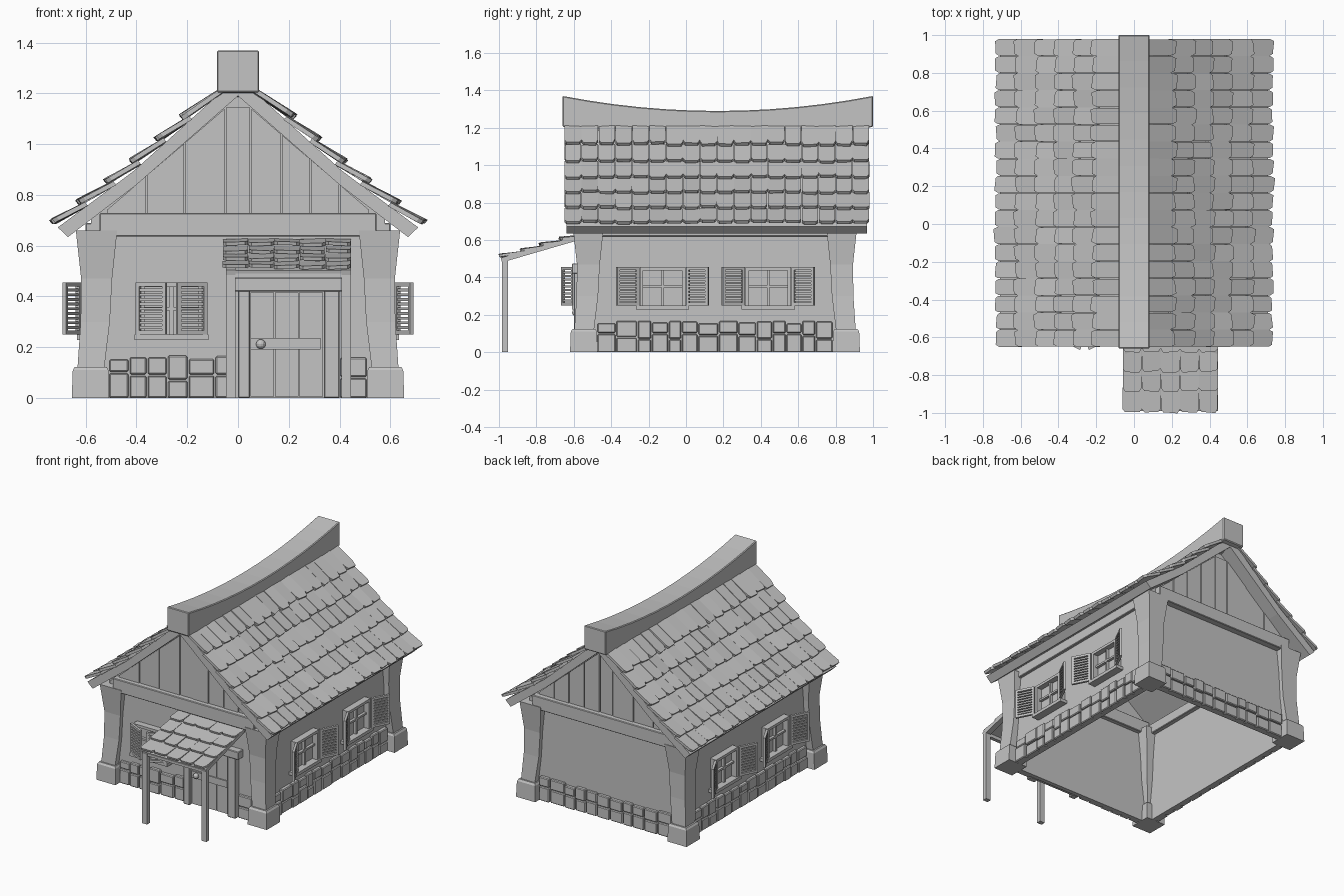
import bpy, bmesh, random
from math import sqrt
from mathutils import Matrix, Vector

random.seed(4)
cube = bpy.data.objects.get("Cube")
if cube:
    bpy.data.objects.remove(cube)

GREY = (0.55, 0.55, 0.55, 1)
mat = bpy.data.materials.new("plain grey")
mat.use_nodes = True
mat.diffuse_color = GREY
mat.node_tree.nodes["Principled BSDF"].inputs["Base Color"].default_value = GREY

WORLD = Matrix.Identity(4)
MID = 0.155           # middle of the house along y
WX, WY = 0.58, 0.71   # half sizes of the walls


def finish(name, bm, bevel=0):
    bmesh.ops.recalc_face_normals(bm, faces=bm.faces)
    mesh = bpy.data.meshes.new(name)
    bm.to_mesh(mesh)
    bm.free()
    obj = bpy.data.objects.new(name, mesh)
    mesh.materials.append(mat)
    bpy.context.collection.objects.link(obj)
    if bevel:
        mod = obj.modifiers.new("Bevel", "BEVEL")
        mod.width = bevel
        mod.segments = 1
    return obj


def box(bm, lo, hi, m=WORLD):
    lo, hi = Vector(lo), Vector(hi)
    size = Matrix.Diagonal((hi - lo).to_4d())
    size[3][3] = 1
    bmesh.ops.create_cube(bm, size=1, matrix=m @ Matrix.Translation((lo + hi) / 2) @ size)


def loft(bm, rings):
    """Closed solid through rings of equal length."""
    rows = [[bm.verts.new(p) for p in r] for r in rings]
    n = len(rows[0])
    for a, b in zip(rows, rows[1:]):
        for i in range(n):
            j = (i + 1) % n
            bm.faces.new((a[i], a[j], b[j], b[i]))
    bm.faces.new(rows[0])
    bm.faces.new(rows[-1])


def axes(x, y, z, origin):
    return Matrix.Translation(origin) @ Matrix((x, y, z)).transposed().to_4x4()


def shingle(bm, a, b, across, w, lift=0.02, t=0.018):
    """Rounded tile from its upper end a to its lower edge b."""
    a, b, across = Vector(a), Vector(b), Vector(across)
    n = across.cross(b - a).normalized()
    n = n if n.z > 0 else -n
    w *= random.uniform(0.94, 1.02)
    end = random.uniform(0.95, 1.04)
    twist = random.uniform(-0.1, 0.1)
    lift *= random.uniform(0.8, 1.3)
    outline = [(-1, -0.15), (-1, end - 0.15), (-0.75, end), (0.75, end + twist / 2),
               (1, end - 0.15), (1, -0.15)]
    top = [a + across * u * w / 2 + (b - a) * v + n * (lift * v + twist * u * 0.03) for u, v in outline]
    loft(bm, [top, [p - n * t for p in top]])


# Walls: open below, gables follow the roof
bm = bmesh.new()
for s in (-1, 1):
    box(bm, (s * WX - 0.015 * s - 0.015, MID - WY, 0), (s * WX - 0.015 * s + 0.015, MID + WY, 0.7))
    gable = [(-WX, 0), (WX, 0), (WX, 0.72), (0.4, 0.86), (0, 1.21), (-0.4, 0.86), (-WX, 0.72)]
    loft(bm, [[(x, MID + s * y, z) for x, z in gable] for y in (WY, WY - 0.03)])
finish("walls", bm)

# Gable planks and tie beams
bm = bmesh.new()
beams = bmesh.new()
for s in (-1, 1):
    y0, y1 = sorted((MID + s * WY, MID + s * (WY + 0.012)))
    edges = [-0.52, -0.36, -0.21, -0.05, 0.05, 0.17, 0.285, 0.40, 0.52]
    for i, (a, b) in enumerate(zip(edges, edges[1:])):
        a, b = a + 0.003, b - 0.003
        ys = (y0, y1 - 0.004 * (i % 2)) if s > 0 else (y0 + 0.004 * (i % 2), y1)
        top = [1.185 - 0.86 * abs(x) for x in (a, b)]
        loft(bm, [[(a, y, 0.7), (b, y, 0.7), (b, y, top[1]), (a, y, top[0])] for y in ys])
    y0, y1 = sorted((MID + s * (WY - 0.06), MID + s * (WY + 0.045)))
    box(beams, (-0.545, y0, 0.637), (0.545, y1, 0.728))
    box(beams, (s * 0.56 - 0.04, MID - WY, 0.62), (s * 0.56 + 0.04, MID + WY, 0.69))
finish("gable_planks", bm)
finish("tie_beams", beams, 0.004)

# Corner posts: height, inset of the outer faces, thickness
bm = bmesh.new()
base = [(0, 0, 0.147), (0.11, 0.004, 0.14), (0.123, 0.012, 0.125)]
shaft = [(0.11, 0.022, 0.105), (0.3, 0.035, 0.115), (0.47, 0.037, 0.122), (0.66, 0.016, 0.163)]
for sx in (-1, 1):
    for sy in (-1, 1):
        for part in (base, shaft):
            rings = []
            for z, inset, t in part:
                x, y = 0.655 - inset, 0.775 - inset
                rings.append([(sx * a, MID + sy * b, z)
                              for a, b in ((x, y), (x - t, y), (x - t, y - t), (x, y - t))])
            loft(bm, rings)
finish("corner_posts", bm)


# Stone footing
def stones(bm, m, a, b):
    x = a
    while x < b - 0.01:
        w = random.uniform(0.07, 0.115)
        w = b - x if b - x - w < 0.05 else w
        top = random.uniform(0.15, 0.168)
        cut = random.choice((0.07, 0.08, 0.09, 0.1))
        for lo, hi in ((0, cut - 0.003), (cut + 0.003, top)):
            box(bm, (x + 0.003, -0.01, lo), (x + w - 0.003, random.uniform(0.018, 0.026), hi), m)
        x += w


bm = bmesh.new()
X, Y, Z = Vector((1, 0, 0)), Vector((0, 1, 0)), Vector((0, 0, 1))
front = axes(X, -Y, Z, (0, MID - WY, 0))
sides = [axes(Y, X * s, Z, (s * WX, 0, 0)) for s in (-1, 1)]
stones(bm, front, -0.51, -0.01)
stones(bm, front, 0.40, 0.51)
stones(bm, axes(X, Y, Z, (0, MID + WY, 0)), -0.51, 0.51)
for m in sides:
    stones(bm, m, -0.475, 0.785)
finish("stone_footing", bm, 0.005)


# Windows with louvred shutters
def window(frame, shutter, m, c, half, hinge, fold):
    m = m @ Matrix.Translation((c, 0, 0))
    lo, hi, bar = 0.25, 0.455, 0.018
    for s in (-1, 1):
        x = s * (half - bar / 2)
        box(frame, (x - bar / 2, 0, lo), (x + bar / 2, 0.045, hi), m)
    box(frame, (-half, 0, hi - bar), (half, 0.045, hi), m)
    box(frame, (-half - 0.02, 0, lo - 0.022), (half + 0.02, 0.055, lo), m)
    box(frame, (-half, 0, lo), (half, 0.006, hi), m)
    box(frame, (-0.007, 0, lo), (0.007, 0.025, hi), m)
    box(frame, (-half, 0, 0.345), (half, 0.025, 0.358), m)
    w, c, si = 0.132, 0.89, 0.456
    for s in (-1, 1):
        d = s * fold
        p = m @ axes(Vector((d * c, si, 0)), Vector((-d * si, c, 0)), Z, (s * hinge, 0.045, 0))
        for x in (0, w - 0.016):
            box(shutter, (x, -0.008, lo), (x + 0.016, 0.008, hi), p)
        for z in (lo, hi - 0.016):
            box(shutter, (0, -0.008, z), (w, 0.008, z + 0.016), p)
        for i in range(9):
            z = lo + 0.022 + i * 0.0185
            box(shutter, (0.01, -0.005, z), (w - 0.01, 0.006, z + 0.011), p)


frames, shutters = bmesh.new(), bmesh.new()
window(frames, shutters, front, -0.262, 0.125, 0.138, -1)
for m in sides:
    for c in (-0.125, 0.44):
        window(frames, shutters, m, c, 0.122, 0.128, 1)
finish("window_frames", frames)
finish("shutters", shutters)

# Door with frame, planks, rail and ring handle
bm = bmesh.new()
for x0, x1 in ((0.0, 0.047), (0.338, 0.4)):
    box(bm, (x0, 0, 0), (x1, 0.045, 0.43), front)
box(bm, (-0.02, 0, 0.42), (0.43, 0.055, 0.475), front)
finish("door_frame", bm, 0.004)
bm = bmesh.new()
for i in range(3):
    x = 0.049 + i * 0.096
    box(bm, (x, 0, 0.005), (x + 0.093, 0.02, 0.416), front)
box(bm, (0.05, 0, 0.19), (0.325, 0.028, 0.236), front)
finish("door", bm)
bm = bmesh.new()
bmesh.ops.create_uvsphere(bm, u_segments=12, v_segments=8, radius=0.019,
                          matrix=front @ Matrix.Translation((0.09, 0.035, 0.212)))
finish("door_knob", bm)

# Roof deck
upper = [(0.71, 0.672), (0.41, 0.895), (0.1, 1.175), (0, 1.24)]
lower = [(0, 1.19), (0.4, 0.84), (0.67, 0.634)]
bm = bmesh.new()
for s in (-1, 1):
    loft(bm, [[(s * x, y, z) for x, z in upper + lower] for y in (-0.638, 0.967)])
finish("roof_deck", bm)

# Roof shingles in rows from ridge to eave
rows = [(0.075, 1.215), (0.21, 1.1), (0.31, 1.012), (0.41, 0.925), (0.51, 0.845), (0.62, 0.762), (0.722, 0.685)]
bm = bmesh.new()
count = 18
step = 1.63 / count
for s in (-1, 1):
    for a, b in zip(rows, rows[1:]):
        for i in range(count):
            y = -0.65 + step * (i + 0.5)
            shingle(bm, (s * a[0], y, a[1]), (s * b[0], y, b[1]), Y, step)
finish("roof_shingles", bm)

# Sagging ridge cap
bm = bmesh.new()
rings = []
for i in range(13):
    y = -0.66 + 1.66 * i / 12
    top = 1.29 + 0.08 * ((y - 0.17) / 0.83) ** 2
    rings.append([(-0.083, y, top), (0.083, y, top), (0.083, y, top - 0.165), (-0.083, y, top - 0.165)])
loft(bm, rings)
finish("ridge_cap", bm, 0.005).modifiers["Bevel"].limit_method = "ANGLE"

# Porch: posts, sloping rafters and shingles
bm = bmesh.new()
slope = Vector((0, 0.42, 0.122))
length = slope.length
pm = axes(X, slope.normalized(), X.cross(slope.normalized()), (0, -0.985, 0.485))
for x in (-0.047, 0.408):
    box(bm, (x, -0.985, 0), (x + 0.038, -0.953, 0.5))
    box(bm, (x, 0, -0.005), (x + 0.038, length, 0.02), pm)
box(bm, (-0.045, 0, 0.005), (0.44, length, 0.018), pm)
box(bm, (-0.045, -0.983, 0.475), (0.445, -0.957, 0.5))
finish("porch_frame", bm)
bm = bmesh.new()
top, low = Vector((0, -0.57, 0.625)), Vector((0, -0.99, 0.508))
for r in range(4):
    a, b = top.lerp(low, r / 4), top.lerp(low, (r + 1) / 4)
    for i in range(5):
        shift = X * (-0.06 + 0.101 * (i + 0.5))
        shingle(bm, a + shift, b + shift, X, 0.101, 0.016, 0.014)
finish("porch_shingles", bm)
